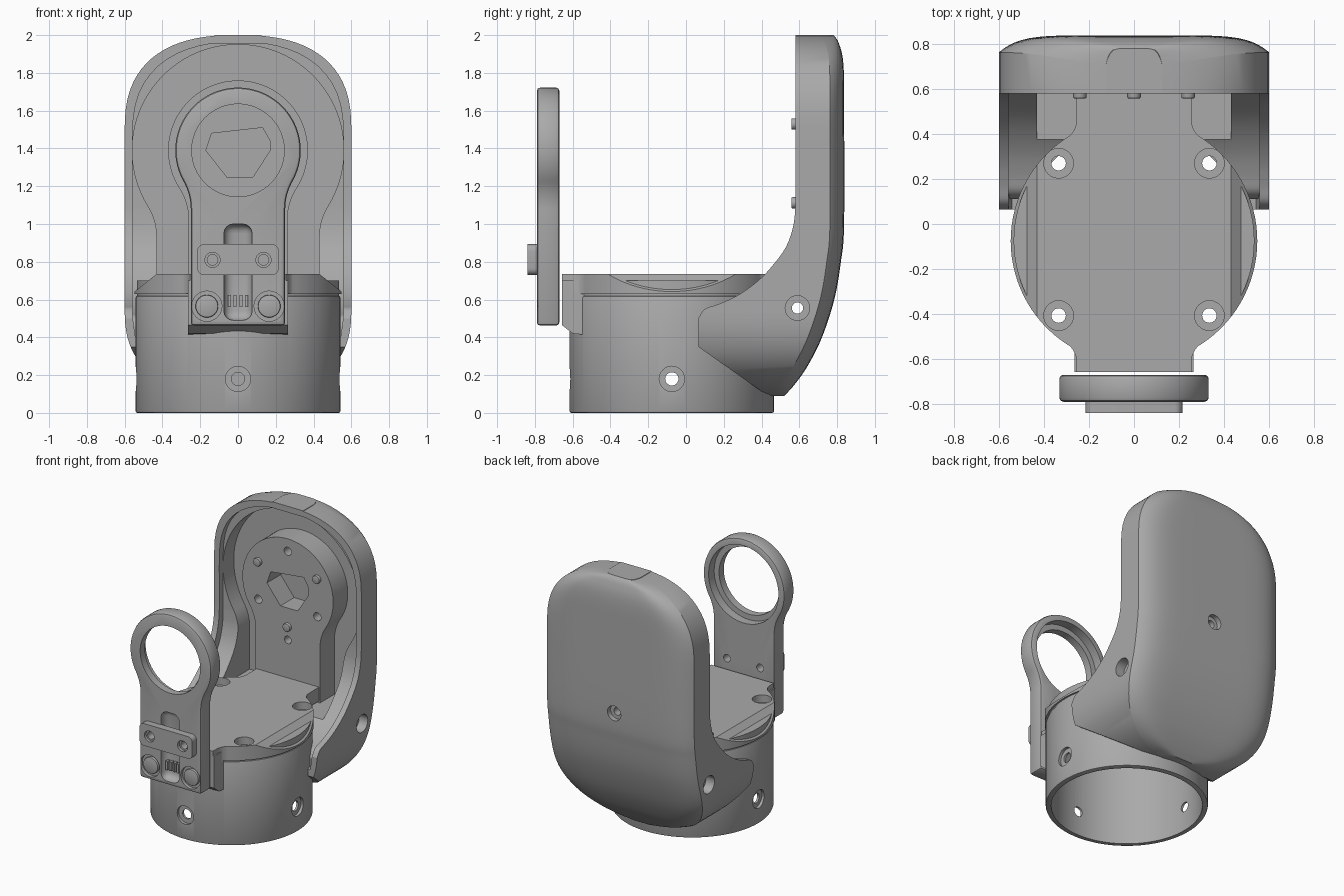
import bpy, bmesh
from math import sin, cos, pi, sqrt, atan2
from mathutils import Vector

if "Cube" in bpy.data.objects:
    bpy.data.objects.remove(bpy.data.objects["Cube"])

grey = bpy.data.materials.new("plain_grey")
grey.use_nodes = True
COLOR = (0.4, 0.4, 0.4, 1)
grey.diffuse_color = COLOR
grey.node_tree.nodes["Principled BSDF"].inputs["Base Color"].default_value = COLOR


def finish(name, bm):
    bmesh.ops.recalc_face_normals(bm, faces=bm.faces)
    me = bpy.data.meshes.new(name)
    bm.to_mesh(me)
    bm.free()
    me.materials.append(grey)
    ob = bpy.data.objects.new(name, me)
    bpy.context.collection.objects.link(ob)
    return ob


def prism(name, pts, axis, a, b):
    """Extrude a 2D outline along an axis from a to b."""
    place = {"x": lambda p, d: (d, p[0], p[1]),
             "y": lambda p, d: (p[0], d, p[1]),
             "z": lambda p, d: (p[0], p[1], d)}[axis]
    bm = bmesh.new()
    low, high = [[bm.verts.new(place(p, d)) for p in pts] for d in (a, b)]
    bm.faces.new(low)
    bm.faces.new(high)
    for i in range(len(pts)):
        j = (i + 1) % len(pts)
        bm.faces.new((low[i], low[j], high[j], high[i]))
    return finish(name, bm)


def circle(u, v, r, n=48):
    return [(u + r * cos(2 * pi * i / n), v + r * sin(2 * pi * i / n)) for i in range(n)]


def rect(u0, v0, u1, v1):
    return [(u0, v0), (u1, v0), (u1, v1), (u0, v1)]


def keyhole(c, r, h, f, end):
    """Disc of radius r at (0, c) blending by fillet f into a stalk of half-width h down to end."""
    drop = sqrt((r + f) ** 2 - (h + f) ** 2)
    a = atan2(-drop, h + f)
    half = [(r * cos(a + (pi / 2 - a) * i / 32), c + r * sin(a + (pi / 2 - a) * i / 32))
            for i in range(32, -1, -1)]
    half += [(h + f + f * cos(t), c - drop + f * sin(t))
             for t in [pi + a - a * i / 10 for i in range(1, 11)]]
    half.append((h, end))
    return half + [(-x, z) for x, z in reversed(half[1:])]


def apply_mod(ob, kind, **settings):
    mod = ob.modifiers.new(kind, kind)
    for key, value in settings.items():
        setattr(mod, key, value)
    bpy.context.view_layer.objects.active = ob
    bpy.ops.object.modifier_apply(modifier=mod.name)


def combine(ob, other, op="DIFFERENCE"):
    apply_mod(ob, "BOOLEAN", operation=op, solver="EXACT", object=other)
    bpy.data.objects.remove(other)


def bevel(ob, width, segments=2):
    apply_mod(ob, "BEVEL", width=width, segments=segments, limit_method="ANGLE", angle_limit=0.7)


def drill(ob, axis, u, v, r, a, b):
    combine(ob, prism("drill", circle(u, v, r, 24), axis, a, b))


def spline(pts, n=6):
    out = []
    for i in range(len(pts) - 1):
        p = [Vector(pts[min(max(i + k, 0), len(pts) - 1)]) for k in (-1, 0, 1, 2)]
        for s in range(n):
            t = s / n
            out.append(tuple(0.5 * (2 * p[1] + (p[2] - p[0]) * t
                       + (2 * p[0] - 5 * p[1] + 4 * p[2] - p[3]) * t ** 2
                       + (3 * p[1] - p[0] - 3 * p[2] + p[3]) * t ** 3)))
    return out + [tuple(pts[-1])]


CY, MID = -0.075, 1.39      # drum axis and joint height

# Drum with its cap and tongues
base = prism("drum_base", circle(0, CY, 0.542, 96), "z", 0, 0.62)
bevel(base, 0.01)
cap = prism("cap", circle(0, CY, 0.548, 96), "z", 0.63, 0.735)
neck = prism("neck", circle(0, CY, 0.535, 96), "z", 0.55, 0.7)
tongue = keyhole(CY, 0.546, 0.255, 0.1, -0.657)
combine(cap, prism("front_tongue", tongue, "z", 0.632, 0.735), "UNION")
combine(cap, prism("back_tongue", [(x, 2 * CY - y + 0.08 * (y < -0.65)) for x, y in tongue],
                   "z", 0.633, 0.735), "UNION")
for s in (-1, 1):
    combine(cap, prism("side_chamfer", [(s * 0.43, 0.736), (s * 0.57, 0.625), (s * 0.57, 0.8), (s * 0.43, 0.8)],
                       "y", -0.6, 0.5))
combine(base, neck, "UNION")
combine(base, cap, "UNION")
lip = [(-0.4, 0.4), (-0.6, 0.42), (-0.657, 0.465), (-0.657, 0.7), (-0.4, 0.7)]
combine(base, prism("front_pad", lip, "x", -0.265, 0.265), "UNION")
combine(base, prism("hollow", circle(0, CY, 0.505, 96), "z", -0.1, 0.6))
for x in (-0.335, 0.335):
    for y in (0.27, -0.407):
        drill(base, "z", x, y, 0.032, 0.5, 0.8)
        drill(base, "z", x, y, 0.066, 0.68, 0.8)
drill(base, "x", CY, 0.18, 0.035, -0.7, 0.7)
drill(base, "y", 0, 0.18, 0.035, -0.7, 0)
drill(base, "y", 0, 0.18, 0.067, -0.7, -0.595)
for s in (-1, 1):
    drill(base, "x", CY, 0.18, 0.067, s * 0.52, s * 0.7)

# Rear shell: lofted rounded back, trimmed by its side profile
def half_width(z):
    t = (z - 1.5) / 0.5 if z > 1.5 else (0.55 - z) / 0.46 if z < 0.55 else 0
    return 0.6 * max(1 - t ** 2.5, 0.02) ** 0.4


back = spline([(2, 0.78), (1.96, 0.808), (1.85, 0.833), (1.6, 0.837), (1, 0.837), (0.8, 0.82),
               (0.6, 0.785), (0.4, 0.72), (0.25, 0.645), (0.15, 0.575), (0.09, 0.52)])
bm = bmesh.new()
rows = []
for z, b in back:
    w = half_width(z)
    row = [(-w, -0.1)] + [(w * s, b - 0.075 * abs(s) ** 7)
                          for s in [sin(pi / 2 * i / 16) for i in range(-16, 17)]] + [(w, -0.1)]
    rows.append([bm.verts.new((x, y, z)) for x, y in row])
for r0, r1 in zip(rows, rows[1:]):
    for i in range(len(r0)):
        j = (i + 1) % len(r0)
        bm.faces.new((r0[i], r0[j], r1[j], r1[i]))
bm.faces.new(rows[0])
bm.faces.new(rows[-1])
shell = finish("rear_shell", bm)
front = [(0.58, 2.1)] + spline([(0.58, 1.12), (0.57, 1), (0.53, 0.88), (0.45, 0.77), (0.37, 0.69),
                                (0.27, 0.62), (0.17, 0.575), (0.1, 0.55), (0.065, 0.5)], 4)
side = front + [(0.065, 0.35), (0.42, 0.1), (0.47, 0.08), (1, 0.05), (1, 2.1)]
combine(shell, prism("trim", side, "x", -0.8, 0.8), "INTERSECT")

# Stepped rim and keyhole cavity inside the shell
heights = [0.4 + 1.555 * sin(pi / 2 * i / 24) for i in range(25)]
rim = [(half_width(z + 0.035 * (z > 1.5)) - 0.042, z) for z in heights]
step = prism("step", rim + [(-x, z) for x, z in reversed(rim)], "y", -0.2, 0.9)
combine(step, prism("step_floor", [(y + 0.045, z - 0.04 * (z < 2)) for y, z in side[:-2]]
                    + [(1, 0), (1, 2.1)], "x", -0.8, 0.8))
combine(shell, step)
combine(shell, prism("cavity", keyhole(MID, 0.56, 0.43, 0.3, 0.62), "y", -0.2, 0.75))
combine(shell, prism("drum_space", circle(0, CY, 0.52, 96), "z", -0.1, 0.62))

# Motor mount with socket, pegs and screw holes
mount = prism("motor_mount", keyhole(MID, 0.37, 0.262, 0.3, 0.6), "y", 0.58, 0.765)
combine(shell, mount, "UNION")
socket = [(-0.17, 1.39), (-0.14, 1.48), (0.13, 1.51), (0.17, 1.44), (0.17, 1.39), (0.08, 1.25), (-0.06, 1.25)]
combine(shell, prism("socket", socket, "y", 0.5, 0.74))
for k in range(6):
    a = pi / 6 + k * pi / 3
    x, z = 0.278 * cos(a), MID + 0.278 * sin(a)
    if k % 2:
        drill(shell, "y", x, z, 0.03, 0.5, 0.7)
    else:
        bevel(prism("mount_peg", circle(x, z, 0.03, 20), "y", 0.558, 0.62), 0.006)
drill(shell, "x", 0.59, 0.555, 0.03, -0.8, 0.8)
for s in (-1, 1):
    drill(shell, "x", 0.59, 0.555, 0.065, s * 0.53, s * 0.8)
drill(shell, "y", 0, 1.015, 0.055, 0.8, 0.9)
drill(shell, "y", 0, 1.015, 0.028, 0.5, 0.9)

# Front bracket: ring on a flat stalk
bracket = prism("front_bracket", keyhole(MID, 0.332, 0.25, 0.3, 0.462), "y", -0.79, -0.67)
bevel(bracket, 0.018)
combine(bracket, prism("ring_hole", circle(0, MID, 0.245, 64), "y", -0.9, -0.6))
combine(bracket, prism("ring_step", circle(0, MID, 0.285, 64), "y", -0.735, -0.6))
slot = prism("slot", rect(-0.075, 0.49, 0.075, 1), "y", -0.9, -0.735)
bevel(slot, 0.05, 4)
combine(bracket, slot)
for s in (-1, 1):
    drill(bracket, "y", s * 0.165, 0.565, 0.08, -0.9, -0.765)
    screw = prism("bracket_screw", circle(s * 0.165, 0.565, 0.06, 32), "y", -0.785, -0.75)
    bevel(screw, 0.006)
    drill(bracket, "y", s * 0.135, 0.81, 0.028, -0.9, -0.6)

# Clamp bar and small teeth in the slot
clamp = prism("clamp_bar", rect(-0.215, 0.73, 0.215, 0.893), "y", -0.84, -0.785)
bm = bmesh.new()
bm.from_mesh(clamp.data)
corners = [e for e in bm.edges if abs(e.verts[0].co.y - e.verts[1].co.y) > 0.01]
bmesh.ops.bevel(bm, geom=corners, offset=0.035, segments=5, affect="EDGES", profile=0.5)
bm.to_mesh(clamp.data)
bm.free()
for s in (-1, 1):
    drill(clamp, "y", s * 0.135, 0.81, 0.04, -0.9, -0.82)
    drill(clamp, "y", s * 0.135, 0.81, 0.028, -0.9, -0.7)
for x in (-0.045, -0.015, 0.015, 0.045):
    prism("slot_tooth", rect(x - 0.008, 0.56, x + 0.008, 0.625), "y", -0.77, -0.73)

# Smooth curved faces, keep edges sharp
bpy.ops.object.select_all(action="DESELECT")
for ob in bpy.context.collection.objects:
    if ob.type == "MESH":
        ob.select_set(True)
        bpy.context.view_layer.objects.active = ob
bpy.ops.object.shade_smooth_by_angle(angle=0.5)
